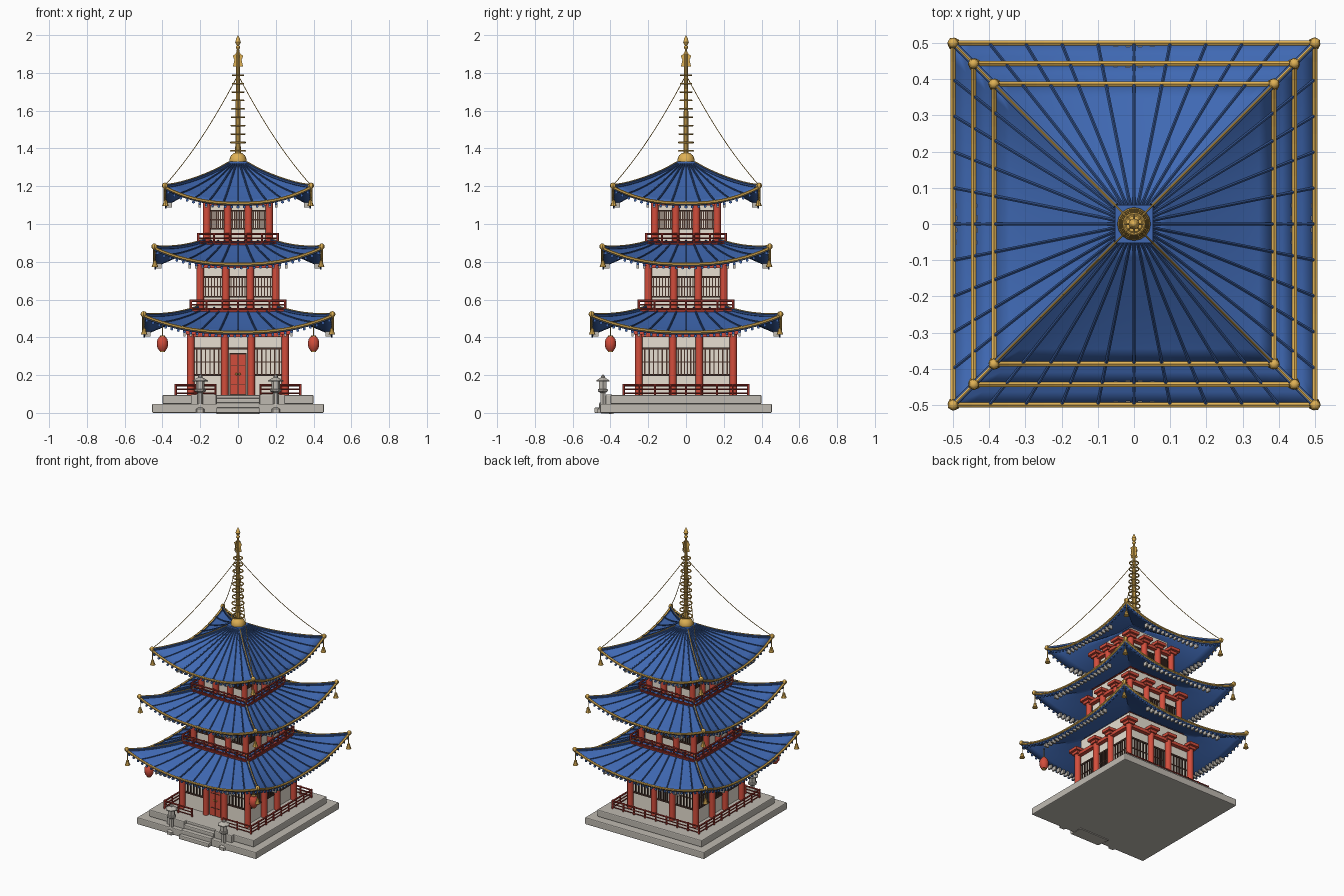
import bpy, bmesh
from math import pi, cos, sin, radians
from mathutils import Matrix, Vector

if "Cube" in bpy.data.objects:
    bpy.data.objects.remove(bpy.data.objects["Cube"])


def colour(name, r, g, b):
    m = bpy.data.materials.new(name)
    m.use_nodes = True
    m.diffuse_color = (r, g, b, 1)
    bsdf = next(n for n in m.node_tree.nodes if n.type == 'BSDF_PRINCIPLED')
    bsdf.inputs["Base Color"].default_value = (r, g, b, 1)
    return m


BLUE = colour("roof blue", .05, .14, .45)
NAVY = colour("tile rib navy", .03, .08, .25)
RED = colour("vermilion", .65, .075, .045)
MAROON = colour("railing red", .34, .035, .025)
CREAM = colour("plaster cream", .8, .74, .64)
BROWN = colour("dark wood", .07, .035, .025)
GOLD = colour("gold", .74, .44, .09)
STONE = colour("stone grey", .52, .49, .44)


class Part:
    """Collects simple solids into one object; turn() rotates what follows."""
    def __init__(self, name, mat):
        self.name, self.mat = name, mat
        self.bm, self.m = bmesh.new(), Matrix()

    def turn(self, side):
        self.m = Matrix.Rotation(side * pi / 2, 4, 'Z')

    def box(self, x0, x1, y0, y1, z0, z1):
        c = Vector((x0 + x1, y0 + y1, z0 + z1)) / 2
        s = Matrix.Diagonal((x1 - x0, y1 - y0, z1 - z0, 1))
        bmesh.ops.create_cube(self.bm, size=1, matrix=self.m @ Matrix.Translation(c) @ s)

    def tube(self, points, r, n=6):
        for a, b in zip(points, points[1:]):
            a, b = Vector(a), Vector(b)
            rot = (b - a).to_track_quat('Z', 'Y').to_matrix().to_4x4()
            bmesh.ops.create_cone(self.bm, cap_ends=True, segments=n, radius1=r, radius2=r,
                                  depth=(b - a).length,
                                  matrix=self.m @ Matrix.Translation((a + b) / 2) @ rot)

    def lathe(self, profile, x=0, y=0, z=0, n=12):
        rings = [[self.bm.verts.new(self.m @ Vector((x + r * cos(2 * pi * i / n),
                                                     y + r * sin(2 * pi * i / n), z + h)))
                  for i in range(n)] for r, h in profile]
        for lo, hi in zip(rings, rings[1:]):
            for i in range(n):
                j = (i + 1) % n
                self.bm.faces.new((lo[i], lo[j], hi[j], hi[i]))

    def ball(self, r, x, y, z, n=8):
        self.lathe([(r * sin(pi * i / 6), -r * cos(pi * i / 6)) for i in range(7)], x, y, z, n)

    def done(self, smooth=True):
        bmesh.ops.remove_doubles(self.bm, verts=self.bm.verts, dist=1e-5)
        me = bpy.data.meshes.new(self.name)
        self.bm.to_mesh(me)
        self.bm.free()
        ob = bpy.data.objects.new(self.name, me)
        bpy.context.collection.objects.link(ob)
        me.materials.append(self.mat)
        if smooth:
            bpy.ops.object.select_all(action='DESELECT')
            ob.select_set(True)
            bpy.context.view_layer.objects.active = ob
            bpy.ops.object.shade_smooth_by_angle(angle=radians(35))
        return ob


# Stone platform, steps and cheek blocks
base = Part("stone_platform", STONE)
base.box(-.455, .455, -.455, .455, 0, .048)
base.box(-.4, .4, -.4, .4, .047, .095)
for y, z in ((-.485, .028), (-.46, .055), (-.43, .078)):
    base.box(-.115, .115, y, -.39, 0, z)
for s in (-1, 1):
    xs = sorted((s * .115, s * .25))
    base.box(*xs, -.425, -.39, .04, .098)
edge = base.done(False).modifiers.new("worn edges", 'BEVEL')
edge.width, edge.segments = .006, 2

# Stone lanterns beside the steps
lantern = Part("stone_lanterns", STONE)
for x in (-.2, .2):
    lantern.lathe([(0, 0), (.032, 0), (.032, .02), (.015, .03), (.015, .105), (.03, .115),
                   (.03, .125), (.023, .127), (.023, .166), (.04, .166), (.04, .172),
                   (.012, .188), (.012, .194), (0, .205)], x, -.44, 0, 6)
lantern.done(False)


def storey(tag, floor, half, inner, win0, win1, beam, top):
    """Walls, columns, lattice windows and brackets of one storey."""
    wall, cols = Part(tag + "_walls", CREAM), Part(tag + "_columns", RED)
    lat = Part(tag + "_lattice", BROWN)
    w = half - .015
    wall.box(-w, w, -w, w, floor, top)
    for side in range(4):
        for p in (wall, cols, lat):
            p.turn(side)
        for x in (-half, -inner, inner):
            cols.tube([(x, -half, floor), (x, -half, beam)], .02, 12)
        # tie beam and bracket caps below the eaves
        cols.box(-half, half, -half - .012, -w, beam - .012, beam + .01)
        for x in (-half, -inner, inner, half):
            cols.box(x - .026, x + .026, -half - .026, -w, beam, beam + .018)
            cols.box(x - .036, x + .036, -half - .042, -w, beam + .018, beam + .038)
        # lattice windows in each bay, leaving the doorway free
        bays = [(-half, -inner), (-inner, inner), (inner, half)]
        for k, (a, b) in enumerate(bays):
            if tag == "lower" and side == 0 and k == 1:
                continue
            a, b = a + .02, b - .02
            for z in (win0, win1):
                lat.box(a, b, -w - .008, -w, z - .005, z + .005)
            lat.box(a, b, -w - .005, -w, (win0 + win1) / 2 - .003, (win0 + win1) / 2 + .003)
            bars = 6
            for i in range(bars):
                x = a + (b - a) * (i + .5) / bars
                lat.box(x - .0035, x + .0035, -w - .007, -w, win0, win1)
    wall.done(False)
    cols.done()
    lat.done(False)


def railing(tag, half, z, gap=0):
    """Square balustrade with an optional opening at the front."""
    rail = Part(tag + "_railing", MAROON)
    for side in range(4):
        rail.turn(side)
        spans = [(-half, -gap), (gap, half)] if gap and side == 0 else [(-half, half)]
        for a, b in spans:
            for h, r in ((.052, .006), (.03, .004), (.01, .004)):
                rail.tube([(a, -half, z + h), (b, -half, z + h)], r)
            n = max(2, round((b - a) / .085))
            for i in range(n + 1):
                x = a + (b - a) * i / n
                rail.tube([(x, -half, z), (x, -half, z + .058)], .006)
    rail.done()


def roof(tag, half, top, zm, tip, zt):
    """Curved hip roof with ribs, gilded edges, eave tiles and corner bells."""
    def at(u, v, up=0):
        h = half + (top - half) * v
        z = zm + (zt - zm) * v ** 1.1 + (tip - zm) * abs(u) ** 2.4 * (1 - v) ** 1.5
        return Vector((u * h, -h, z + up))

    shell, ribs = Part(tag + "_roof", BLUE), Part(tag + "_roof_ribs", NAVY)
    gold, tiles = Part(tag + "_roof_gilding", GOLD), Part(tag + "_eave_tiles", BLUE)
    rafters = Part(tag + "_rafter_ends", STONE)
    nu, nv = 20, 8
    for side in range(4):
        for p in (shell, ribs, gold, tiles, rafters):
            p.turn(side)
        grid = [[shell.bm.verts.new(shell.m @ at(2 * i / nu - 1, j / nv)) for i in range(nu + 1)]
                for j in range(nv + 1)]
        for j in range(nv):
            for i in range(nu):
                shell.bm.faces.new((grid[j][i], grid[j][i + 1], grid[j + 1][i + 1], grid[j + 1][i]))
        for k in range(-4, 5):
            ribs.tube([at(k / 5, j / nv, .002) for j in range(nv + 1)], .0048)
        hip = [at(1, j / nv, .004) for j in range(nv + 1)]
        ribs.tube(hip, .01)
        gold.tube([p + Vector((0, 0, .009)) for p in hip], .0035)
        gold.tube([at(2 * i / nu - 1, 0) for i in range(nu + 1)], .008)
        gold.ball(.016, half, -half, tip + .008, 6)
        # corner bell on a short link
        b = half - .003
        gold.tube([(b, -b, tip), (b, -b, tip - .065)], .0025)
        gold.lathe([(0, .034), (.008, .032), (.012, .014), (.018, 0), (0, 0)], b, -b, tip - .1, 8)
        # round eave tiles with a level run of pale rafter ends behind them
        count = int(half * 60)
        for i in range(count):
            u = 2 * (i + .5) / count - 1
            p = at(u, 0, -.02)
            tiles.tube([p, p + Vector((0, .008, 0))], .008)
            if abs(u) < .6:
                rafters.box(p.x - .006, p.x + .006, p.y + .008, p.y + .038, zm - .022, zm + .004)
    solid = shell.done().modifiers.new("thickness", 'SOLIDIFY')
    solid.thickness, solid.offset = .014, -1
    for p in (ribs, gold, tiles, rafters):
        p.done()


# Three storeys with balconies and roofs
storey("lower", .095, .25, .07, .2, .34, .415, .52)
storey("middle", .53, .2, .065, .615, .72, .78, .88)
storey("upper", .885, .165, .055, .975, 1.07, 1.11, 1.2)
railing("lower", .33, .095, .12)
railing("middle", .25, .542)
railing("upper", .21, .895)
balcony = Part("balcony_floors", MAROON)
balcony.box(-.255, .255, -.255, .255, .535, .547)
balcony.box(-.215, .215, -.215, .215, .888, .9)
balcony.done(False)
roof("lower", .5, .21, .427, .515, .555)
roof("middle", .443, .175, .787, .873, .91)
roof("upper", .387, .05, 1.11, 1.195, 1.315)

# Double door at the front
frame, door, fit = Part("door_frame", BROWN), Part("door_leaves", RED), Part("door_fittings", GOLD)
frame.box(-.046, .046, -.243, -.235, .095, .316)
frame.box(-.05, .05, -.245, -.235, .335, .345)
for s in (-1, 1):
    door.box(*sorted((s * .0015, s * .04)), -.248, -.24, .1, .31)
    for z in (.15, .25):
        frame.box(*sorted((s * .004, s * .037)), -.25, -.24, z, z + .004)
    fit.ball(.006, s * .009, -.25, .205, 6)
frame.done(False)
door.done(False)
fit.done()

# Hanging red paper lanterns at the front corners
paper, caps = Part("hanging_lanterns", RED), Part("lantern_caps", GOLD)
for x in (-.4, .4):
    paper.lathe([(0, .328), (.016, .328), (.027, .345), (.03, .366), (.027, .388), (.016, .404),
                 (0, .404)], x, -.4)
    for z in (.323, .402):
        caps.lathe([(0, 0), (.013, 0), (.013, .007), (0, .007)], x, -.4, z)
    caps.tube([(x, -.4, .408), (x, -.4, .475)], .002)
paper.done()
caps.done()

# Spire: plinth, dome, pole, rings, flame ornament and finial
plinth = Part("spire_plinth", BLUE)
plinth.box(-.052, .052, -.052, .052, 1.295, 1.33)
plinth.done(False)
spire = Part("spire", GOLD)
spire.lathe([(.045, 1.33), (.046, 1.342), (.038, 1.362), (.022, 1.376), (0, 1.378)], n=16)
spire.lathe([(.015, 1.37), (.01, 1.83), (.006, 1.94), (0, 1.94)], n=10)
for k in range(10):
    z, r = 1.387 + k * .0445, .04 - k * .0013
    spire.tube([(r * cos(a * pi / 8), r * sin(a * pi / 8), z) for a in range(17)], .004)
    for dx, dy in ((r, 0), (0, r)):
        spire.tube([(-dx, -dy, z), (dx, dy, z)], .003)
for side in range(4):
    spire.turn(side)
    outline = [(0, 1.815), (.012, 1.835), (.027, 1.835), (.019, 1.868), (.028, 1.89), (.014, 1.9),
               (0, 1.925)]
    for y in (-.003, .003):
        spire.bm.faces.new([spire.bm.verts.new(spire.m @ Vector((x, y, z))) for x, z in outline])
spire.turn(0)
spire.ball(.012, 0, 0, 1.935)
spire.lathe([(0, 1.942), (.01, 1.95), (.015, 1.963), (.009, 1.982), (0, 2)])
spire.done()

# Sagging chains from the spire to the top roof corners
chains = Part("spire_chains", GOLD)
for side in range(4):
    chains.turn(side)
    chains.tube([(.387 * t, -.387 * t, 1.79 - .585 * t - .16 * t * (1 - t))
                 for t in (i / 12 for i in range(13))], .0022, 5)
chains.done()
